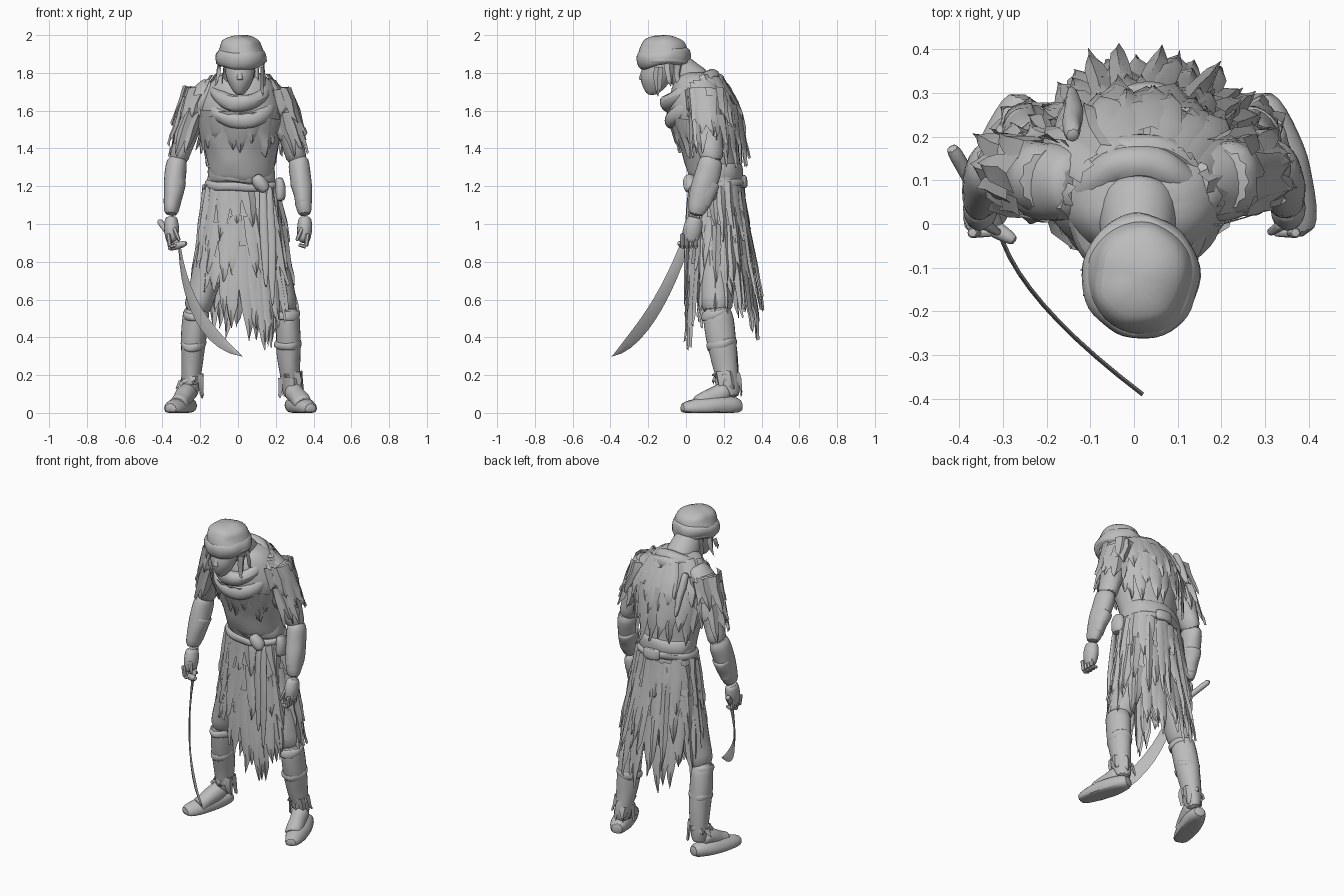
import bpy, bmesh, math, random
from mathutils import Vector, noise

random.seed(4)
if "Cube" in bpy.data.objects:
    bpy.data.objects.remove(bpy.data.objects["Cube"])

grey = bpy.data.materials.new("plain grey")
grey.use_nodes = True
GREY = (0.5, 0.5, 0.5, 1)
grey.diffuse_color = GREY
grey.node_tree.nodes["Principled BSDF"].inputs["Base Color"].default_value = GREY
parts = []


def finish(name, bm, smooth=True, rough=0.0):
    """Turn a bmesh into a named object, with optional folds and smoothing."""
    bmesh.ops.recalc_face_normals(bm, faces=bm.faces)
    for vert in bm.verts:
        vert.co += noise.noise_vector(vert.co * 14) * rough
        vert.co.z = max(vert.co.z, 0)
    mesh = bpy.data.meshes.new(name)
    bm.to_mesh(mesh)
    bm.free()
    mesh.materials.append(grey)
    part = bpy.data.objects.new(name, mesh)
    bpy.context.collection.objects.link(part)
    if smooth:
        part.modifiers.new("smooth", 'SUBSURF').render_levels = 1
    parts.append(part)


def skin(name, rings, rough=0.01, capped=True, joined=False, smooth=True):
    """Bridge rings of points with quads; joined closes the last to the first."""
    bm = bmesh.new()
    loops = [[bm.verts.new(point) for point in ring] for ring in rings]
    pairs = list(zip(loops, loops[1:]))
    if joined:
        pairs.append((loops[-1], loops[0]))
    for upper, lower in pairs:
        for k in range(len(upper)):
            bm.faces.new((upper[k - 1], upper[k], lower[k], lower[k - 1]))
    if capped and not joined:
        bm.faces.new(loops[0])
        bm.faces.new(loops[-1])
    finish(name, bm, smooth, rough)


def angles(count):
    return [math.tau * k / count for k in range(count)]


def tube(name, start, end, r_start, r_end, bulge=0.0, depth=1.0, sides=12, rough=0.008):
    """Tapered limb between two joints, swelling in the middle."""
    start, end = Vector(start), Vector(end)
    axis = (end - start).normalized()
    across = Vector((1, 0, 0))
    across = (across - axis * across.dot(axis)).normalized()
    forward = axis.cross(across) * depth
    rings = []
    for step in range(7):
        t = step / 6
        r = r_start + (r_end - r_start) * t + bulge * math.sin(math.pi * t)
        rings.append([start.lerp(end, t) + (across * math.cos(a) + forward * math.sin(a)) * r
                      for a in angles(sides)])
    skin(name, rings, rough)


def around(top, bottom, r_top, r_bottom, depth=1.0, power=1.0):
    """Elliptical surface: gives the point at an angle, a height and an offset."""
    top, bottom = Vector(top), Vector(bottom)

    def at(a, z, offset=0.0):
        t = min(max((top.z - z) / (top.z - bottom.z), 0), 1)
        r = r_top + (r_bottom - r_top) * t ** power
        centre = top.lerp(bottom, t)
        return Vector((centre.x + (r + offset) * math.cos(a),
                       centre.y + (r * depth + offset) * math.sin(a), z))
    return at


def shell(name, at, z_top, z_bottom, rows, sides=18, rough=0.01, capped=True):
    heights = [z_top + (z_bottom - z_top) * row / rows for row in range(rows + 1)]
    skin(name, [[at(a, z) for a in angles(sides)] for z in heights], rough, capped)


def wrap(name, centre, rx, ry, thick, height, tilt=0.0, sides=24):
    """Closed roll of cloth around an ellipse; tilt lowers the front."""
    rings = []
    for a in angles(sides):
        out = Vector((math.cos(a), math.sin(a), 0))
        middle = Vector(centre) + Vector((rx * out.x, ry * out.y, tilt * out.y))
        rings.append([middle + out * thick * math.cos(b) + Vector((0, 0, height * math.sin(b)))
                      for b in angles(8)])
    skin(name, rings, 0.014, joined=True)


def fringe(name, at, count, top, bottom, width, flare=0.015, offset=0.008, begin=0, end=360):
    """Torn pointed strips hanging down a surface; bottom is a rule by angle."""
    bm = bmesh.new()
    for i in range(count):
        a = math.radians(begin + (end - begin) * (i + random.uniform(0.2, 0.8)) / count)
        z_top = top + random.uniform(-0.03, 0.03)
        z_bottom = bottom(a) + random.uniform(-0.07, 0.07)
        lean = random.uniform(-0.1, 0.1)
        lift = random.uniform(0.2, 1.4) * flare
        rows = []
        for t in (0, 0.35, 0.7, 0.86, 1):
            taper = 1.03 - t ** 3
            row = []
            for side in (-1, 0, 1):
                b = a + lean * t + side * taper * width
                ridge = 0 if side else 0.012
                point = at(b, z_top + (z_bottom - z_top) * t, offset + lift * t + ridge)
                point.z += random.uniform(-0.015, 0.015) * t
                row.append(bm.verts.new(point))
            rows.append(row)
        for upper, lower in zip(rows, rows[1:]):
            for k in (0, 1):
                bm.faces.new((upper[k], upper[k + 1], lower[k + 1], lower[k]))
    finish(name, bm, smooth=False, rough=0.01)


def level(z):
    return lambda a: z


# Stooped torso: a domed upper back above a tapering waist
upper_back = around((0.015, 0.05, 1.81), (0.015, 0.09, 1.6), 0.1, 0.235, 0.8, 0.5)
waist = around((0.015, 0.09, 1.6), (0.015, 0.16, 1.2), 0.235, 0.165, 0.8)


def torso(a, z, offset=0.0):
    return (upper_back if z > 1.6 else waist)(a, z, offset)


shell("torso", torso, 1.81, 1.2, 10, rough=0.018)

# Neck, face and turban
tube("neck", (0.01, 0.06, 1.73), (0.01, -0.08, 1.86), 0.1, 0.08)
face = around((0.01, -0.13, 1.88), (0.01, -0.18, 1.68), 0.085, 0.02, 1.15, 3)
shell("face", face, 1.88, 1.68, 7, 12, 0.004)
tube("nose", (0.01, -0.22, 1.83), (0.01, -0.235, 1.76), 0.01, 0.02, sides=8, rough=0)
turban = around((0.013, -0.12, 2), (0.013, -0.12, 1.84), 0.04, 0.138, 1.05, 0.25)
shell("turban", turban, 2, 1.84, 8, rough=0.016)
wrap("turban_roll", (0.013, -0.12, 1.88), 0.108, 0.118, 0.03, 0.048, 0.012)
fringe("turban_strands", turban, 9, 1.85, level(1.69), 0.2, offset=-0.025, begin=-20, end=200)

# Cowl, mantle and torn shoulder cloth
wrap("cowl_upper", (0.01, 0.02, 1.71), 0.125, 0.12, 0.045, 0.045, 0.07)
wrap("cowl_lower", (0.02, 0.045, 1.65), 0.16, 0.13, 0.035, 0.05, 0.1)
fringe("mantle_upper", torso, 16, 1.77, level(1.53), 0.2, begin=-15, end=195)
fringe("mantle_lower", torso, 11, 1.62, level(1.36), 0.2, 0.03, begin=15, end=165)
fringe("chest_cloth", torso, 9, 1.58, level(1.42), 0.24, 0, 0, begin=190, end=350)
tube("back_strap", (-0.14, 0.2, 1.75), (-0.14, 0.31, 1.5), 0.02, 0.01, 0.01, sides=8)

# Arms, hands, legs and feet, one pass per side
for side, s in (("left", 1), ("right", -1)):
    def arm(x, y, z):
        return Vector((s * x, y, z))

    def leg(x, y, z):
        return Vector((s * x + 0.015, y, z))

    shoulder, elbow = arm(0.2, 0.1, 1.72), arm(0.32, 0.14, 1.32)
    wrist, knuckles = arm(0.355, 0.05, 1.04), arm(0.35, 0.02, 0.9)
    tube(side + "_shoulder", arm(0.12, 0.09, 1.74), arm(0.25, 0.1, 1.59), 0.06, 0.07, 0.015, 1.2)
    tube(side + "_upper_arm", shoulder, elbow, 0.075, 0.052, 0.005, 1.2, rough=0.015)
    tube(side + "_forearm", elbow + Vector((0, 0, 0.04)), wrist, 0.052, 0.037, 0.012, 1.25, rough=0.012)
    tube(side + "_bracer", elbow.lerp(wrist, 0.3), elbow.lerp(wrist, 0.85), 0.06, 0.045, depth=1.3, rough=0.012)
    sleeve = around(shoulder, elbow, 0.07, 0.055, 1.25)
    fringe(side + "_sleeve_upper", sleeve, 10, 1.7, level(1.52), 0.45)
    fringe(side + "_sleeve_lower", sleeve, 9, 1.58, level(1.42), 0.45, 0.012)

    # Curled hand
    tube(side + "_palm", wrist, knuckles, 0.033, 0.028, 0.012, 1.25, 10, 0.004)
    for k in range(4):
        y = 0.024 * k - 0.02
        bend = arm(0.36, y, 0.88)
        tube(f"{side}_finger_{k + 1}", arm(0.37, y, 0.95), bend, 0.015, 0.014, sides=6, rough=0)
        tube(f"{side}_fingertip_{k + 1}", bend, arm(0.32, y, 0.89), 0.014, 0.01, sides=6, rough=0)
    tube(side + "_thumb", arm(0.34, 0, 0.98), arm(0.31, -0.02, 0.91), 0.017, 0.01, sides=6, rough=0)

    # Leg with bindings
    hip, knee, ankle = leg(0.1, 0.17, 1), leg(0.24, 0.16, 0.52), leg(0.27, 0.235, 0.07)
    tube(side + "_thigh", hip, knee, 0.11, 0.072, depth=1.15, rough=0.014)
    tube(side + "_shin", knee + Vector((0, 0, 0.05)), ankle, 0.07, 0.045, 0.007, 1.15, rough=0.016)
    for k, (t, r) in enumerate(((0, 0.06), (0.35, 0.058), (0.75, 0.042))):
        wrap(f"{side}_leg_binding_{k + 1}", knee.lerp(ankle, t), r, r * 1.15, 0.014, 0.024, 0.012, 14)
    cuff = around(knee, ankle, 0.06, 0.045, 1.1)
    fringe(side + "_ankle_rags", cuff, 7, 0.2, level(0.14), 0.4, 0.01)
    tube(side + "_foot", leg(0.265, 0.3, 0.04), leg(0.375, -0.03, 0.02), 0.042, 0.036, 0.03, 0.9)
    tube(side + "_instep", leg(0.275, 0.22, 0.12), leg(0.335, 0.05, 0.04), 0.055, 0.05)

# Ragged skirt in layers
skirt = around((0.015, 0.165, 1.28), (0.03, 0.19, 0.5), 0.175, 0.28, 0.65)


def hem(a):
    """Long at the middle of the back and left of the front, short at the sides."""
    if math.sin(a) < 0:
        return 0.6 - 0.2 * max(math.cos(a + 1.2), 0) ** 4
    return 0.6 - 0.16 * math.sin(a) ** 2


def inner_hem(a):
    return hem(a) + 0.05


shell("skirt_base", skirt, 1.28, 0.72, 6, 40, 0.016, capped=False)
fringe("skirt_hem", skirt, 30, 0.86, hem, 0.15, 0.01, 0)
fringe("skirt_inner_hem", skirt, 22, 0.82, inner_hem, 0.16, 0, -0.03)
fringe("skirt_middle", skirt, 24, 1.02, level(0.72), 0.16)
fringe("skirt_upper", skirt, 20, 1.2, level(0.92), 0.18, 0.01)
fringe("skirt_front_point", skirt, 2, 0.8, level(0.37), 0.12, 0.01, begin=285, end=305)
fringe("back_rags", skirt, 5, 1.18, level(0.6), 0.12, 0.025, begin=55, end=125)

# Belt, knot, sash ends and pouches
wrap("belt", (0.015, 0.16, 1.27), 0.168, 0.125, 0.018, 0.055)
wrap("hip_sash", (0.015, 0.16, 1.21), 0.18, 0.135, 0.018, 0.024, 0.015)
tube("sash_knot", (0.09, 0.02, 1.26), (0.15, 0.02, 1.17), 0.02, 0.02, 0.02, sides=10)
for k in (0, 1):
    x = 0.13 + 0.035 * k
    tube(f"sash_end_{k + 1}", (x, 0.02, 1.21), (x + 0.02, -0.01, 0.66 - 0.1 * k), 0.016, 0.006, 0.018, 0.5, 8)
tube("hip_pouch", (0.215, 0.12, 1.25), (0.225, 0.12, 1.12), 0.022, 0.025, 0.012, 1.4, 10)
tube("back_pouch", (0.03, 0.3, 1.26), (0.03, 0.3, 1.19), 0.05, 0.05, 0.01, 0.4, 10)

# Curved sword: an upright flat blade swept along a bent arc
root, bow, tip = Vector((-0.31, -0.01, 0.88)), Vector((-0.27, -0.17, 0.45)), Vector((0.02, -0.39, 0.3))
rings = []
for step in range(11):
    t = step / 10
    middle = root.lerp(bow, t).lerp(bow.lerp(tip, t), t)
    along = (bow - root).lerp(tip - bow, t).normalized()
    flat = along.cross(Vector((0, 0, 1))).normalized()
    edge = along.cross(flat)
    half = (0.025 + 0.035 * t) * (1.02 - t ** 4)
    rings.append([middle + edge * half, middle + flat * 0.005, middle - edge * half, middle - flat * 0.005])
skin("sword_blade", rings, rough=0, smooth=False)
pommel = Vector((-0.42, 0.18, 1.02))
tube("sword_grip", root, pommel, 0.02, 0.018, sides=8, rough=0)
tube("sword_guard", (-0.37, 0.02, 0.87), (-0.27, -0.04, 0.9), 0.012, 0.012, 0.01, sides=8, rough=0)

bpy.ops.object.select_all(action='DESELECT')
for part in parts:
    part.select_set(True)
bpy.context.view_layer.objects.active = parts[0]
bpy.ops.object.shade_smooth_by_angle(angle=math.radians(50))
